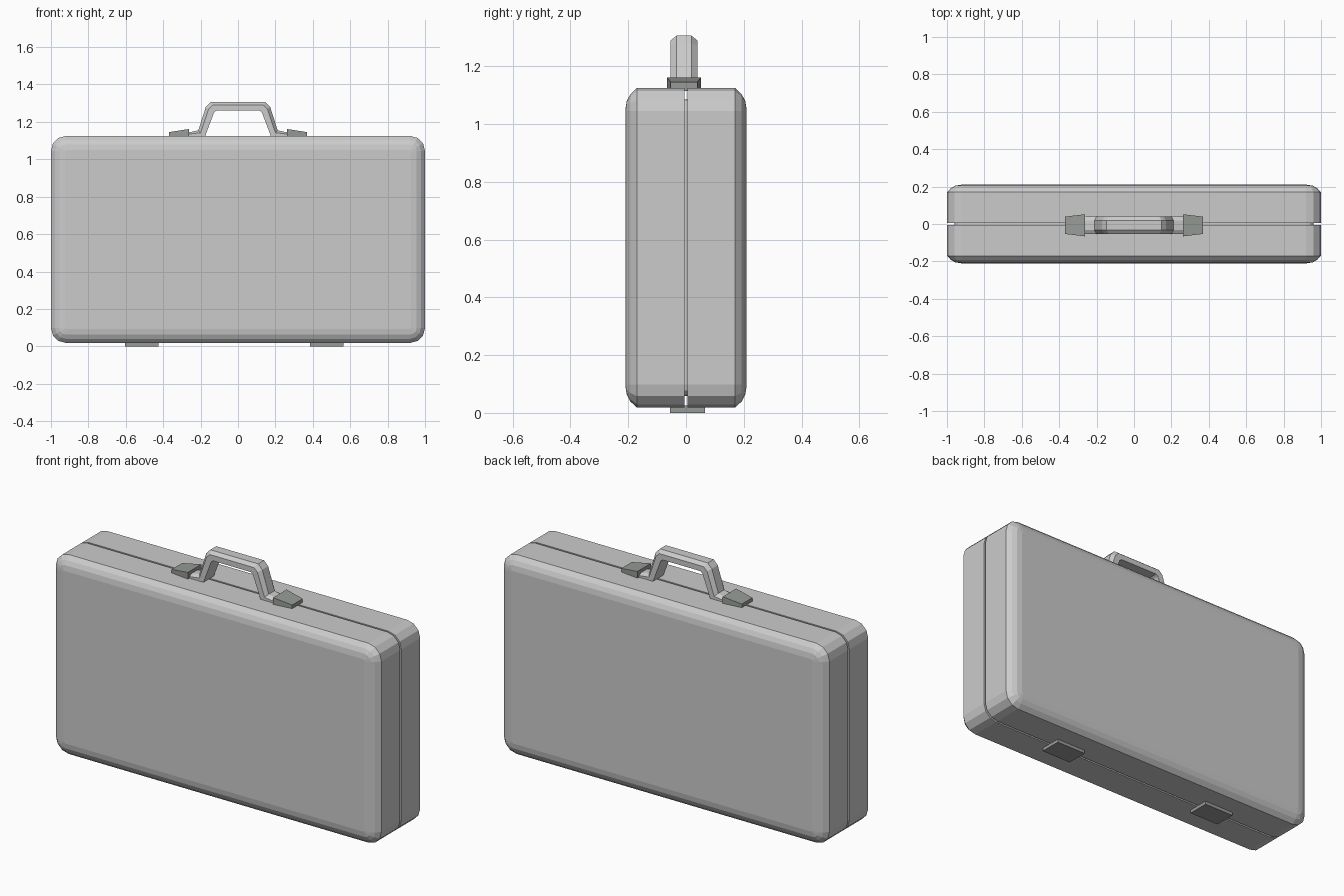
import bpy
import math

if "Cube" in bpy.data.objects:
    bpy.data.objects.remove(bpy.data.objects["Cube"])

dark = bpy.data.materials.new("dark_fitting")
dark.diffuse_color = (0.31, 0.33, 0.31, 1)
dark.use_nodes = True
dark.node_tree.nodes["Principled BSDF"].inputs["Base Color"].default_value = dark.diffuse_color


def make(name, verts, faces, mat=None):
    me = bpy.data.meshes.new(name)
    me.from_pydata(verts, [], faces)
    ob = bpy.data.objects.new(name, me)
    bpy.context.collection.objects.link(ob)
    if mat:
        me.materials.append(mat)
    # consistent outward normals
    bpy.context.view_layer.objects.active = ob
    ob.select_set(True)
    bpy.ops.object.mode_set(mode='EDIT')
    bpy.ops.mesh.select_all(action='SELECT')
    bpy.ops.mesh.normals_make_consistent(inside=False)
    bpy.ops.object.mode_set(mode='OBJECT')
    ob.select_set(False)
    return ob


def loft(name, rings, mat=None):
    n = len(rings[0])
    verts = [v for r in rings for v in r]
    faces = [(i * n + j, i * n + (j + 1) % n, (i + 1) * n + (j + 1) % n, (i + 1) * n + j)
             for i in range(len(rings) - 1) for j in range(n)]
    faces += [tuple(range(n)), tuple(range(len(verts) - n, len(verts)))]
    return make(name, verts, faces, mat)


def rounded_ring(y, inset, radius=0.08, seg=3):
    hx, z0, z1 = 1 - inset, 0.018 + inset, 1.125 - inset
    r = max(radius - inset, 0.012)
    ring = []
    for k, (sx, cz) in enumerate([(1, z1 - r), (-1, z1 - r), (-1, z0 + r), (1, z0 + r)]):
        for s in range(seg + 1):
            a = math.radians(90 * (k + s / seg))
            ring.append((sx * (hx - r) + r * math.cos(a), y, cz + r * math.sin(a)))
    return ring


# Two case halves with a bevelled outer rim, and a recessed core in the seam
for name, s in (("front_shell", -1), ("back_shell", 1)):
    loft(name, [rounded_ring(s * y, i) for y, i in
                ((0.005, 0), (0.17, 0), (0.193, 0.022), (0.205, 0.045), (0.21, 0.075))])
loft("seam_core", [rounded_ring(y, 0.04) for y in (-0.02, 0.02)])

# Handle: hexagonal section swept along outer and inner side profiles
YC = -0.007
half = [((-0.27, 1.142), (-0.27, 1.118)),
        ((-0.212, 1.155), (-0.178, 1.118)),
        ((-0.172, 1.28), (-0.128, 1.25)),
        ((-0.147, 1.306), (-0.115, 1.26))]
path = half + [((-o[0], o[1]), (-i[0], i[1])) for o, i in reversed(half)]
section = [(0, -0.026), (0.35, -0.046), (1, -0.046), (1, 0.046), (0.35, 0.046), (0, 0.026)]
loft("handle", [[(o[0] + (i[0] - o[0]) * t, YC + w, o[1] + (i[1] - o[1]) * t)
                 for t, w in section] for o, i in path])

# Tapered handle mounts
for name, s in (("left_handle_mount", -1), ("right_handle_mount", 1)):
    loft(name, [[(s * x, YC - w, 1.115), (s * x, YC + w, 1.115),
                 (s * x, YC + w, z), (s * x, YC - w, z)]
                for x, w, z in ((0.262, 0.059, 1.162), (0.37, 0.046, 1.145))], dark)

# Feet
for name, x in (("left_foot", -0.515), ("right_foot", 0.475)):
    loft(name, [[(x - 0.09, -0.055, z), (x + 0.09, -0.055, z),
                 (x + 0.09, 0.065, z), (x - 0.09, 0.065, z)] for z in (0, 0.025)], dark)
